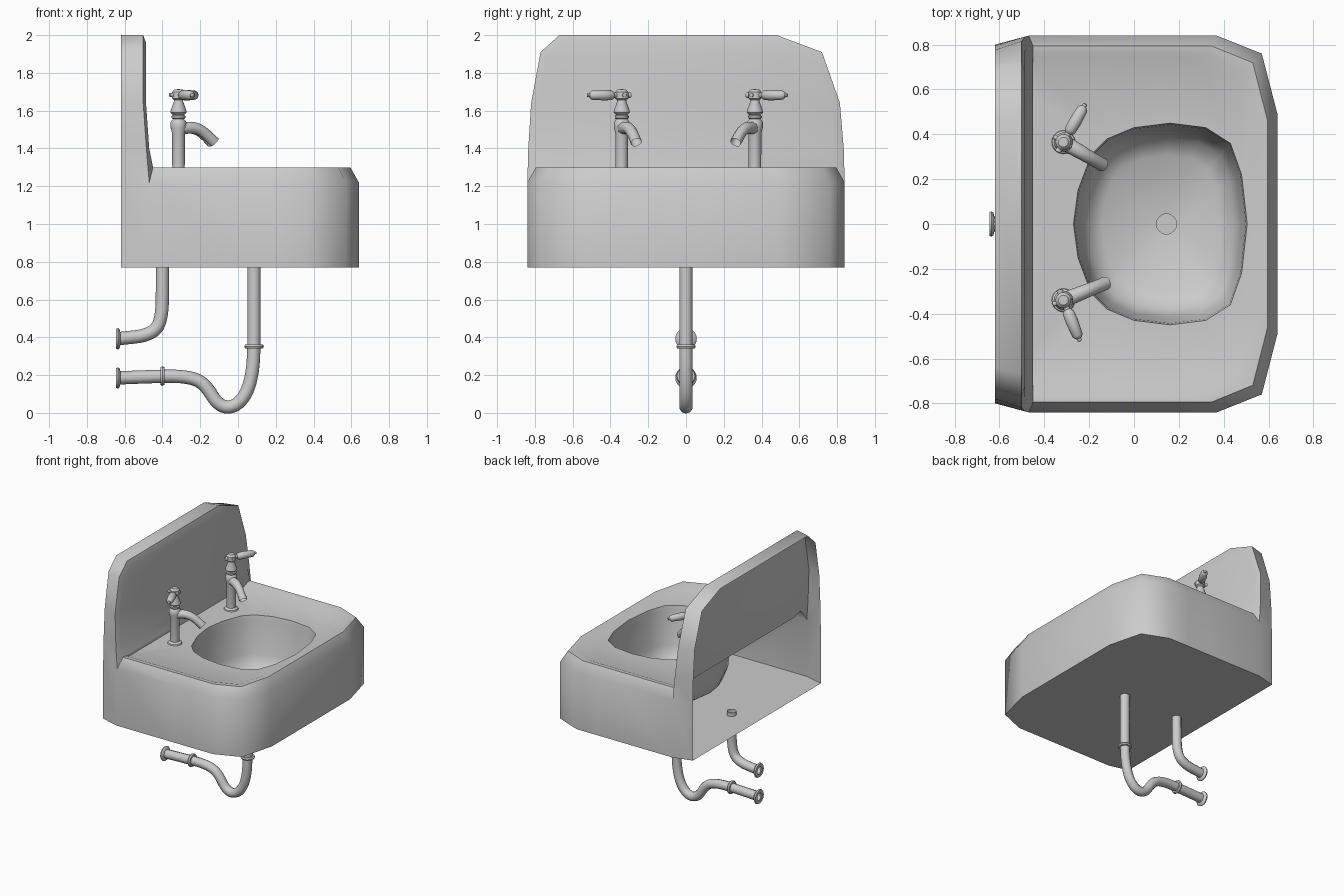
import bpy, bmesh, math
from mathutils import Vector, Matrix

if "Cube" in bpy.data.objects:
    bpy.data.objects.remove(bpy.data.objects["Cube"])


def finish(name, bm, angle=50):
    bmesh.ops.remove_doubles(bm, verts=bm.verts, dist=0.0005)
    bmesh.ops.recalc_face_normals(bm, faces=bm.faces)
    me = bpy.data.meshes.new(name)
    bm.to_mesh(me)
    bm.free()
    ob = bpy.data.objects.new(name, me)
    bpy.context.collection.objects.link(ob)
    select(ob)
    bpy.ops.object.shade_smooth_by_angle(angle=math.radians(angle))
    return ob


def select(ob):
    bpy.ops.object.select_all(action='DESELECT')
    ob.select_set(True)
    bpy.context.view_layer.objects.active = ob


def face(bm, pts):
    return bm.faces.new([bm.verts.new(p) for p in pts])


def strip(bm, a, b, closed=False):
    n = len(a)
    for i in range(n if closed else n - 1):
        j = (i + 1) % n
        face(bm, (a[i], a[j], b[j], b[i]))


def lathe(name, profile, origin, axis=(0, 0, 1), n=20):
    """Revolve (radius, height) pairs around an axis through origin."""
    bm = bmesh.new()
    m = Matrix.Translation(origin) @ Vector((0, 0, 1)).rotation_difference(Vector(axis)).to_matrix().to_4x4()
    rings = [[m @ Vector((r * math.cos(2 * math.pi * k / n), r * math.sin(2 * math.pi * k / n), h))
              for k in range(n)] for r, h in profile]
    for a, b in zip(rings, rings[1:]):
        strip(bm, a, b, True)
    bmesh.ops.remove_doubles(bm, verts=bm.verts, dist=0.0001)
    bmesh.ops.dissolve_degenerate(bm, edges=bm.edges, dist=0.0001)
    return finish(name, bm, 40)


def tube(name, pts, radii):
    cu = bpy.data.curves.new(name, 'CURVE')
    cu.dimensions = '3D'
    cu.bevel_depth = 1
    cu.bevel_resolution = 3
    sp = cu.splines.new('NURBS')
    sp.points.add(len(pts) - 1)
    for p, co, r in zip(sp.points, pts, radii):
        p.co = (*co, 1)
        p.radius = r
    sp.order_u = 3
    sp.use_endpoint_u = True
    sp.resolution_u = 4
    ob = bpy.data.objects.new(name, cu)
    bpy.context.collection.objects.link(ob)
    select(ob)
    bpy.ops.object.convert(target='MESH')
    bpy.ops.object.shade_smooth_by_angle(angle=math.radians(50))


# Hollow ceramic shell, open at the back: half outlines for y > 0
apron = [(-.62, .80), (-.47, .84), (0, .84), (.2, .84), (.37, .84), (.57, .76), (.64, .49), (.64, 0)]
bowl = [(-.27, 0), (-.25, .15), (-.19, .31), (-.12, .38), (0, .43), (.16, .45),
        (.32, .43), (.43, .36), (.48, .22), (.505, 0)]
deck = [(-.45, 0), (-.45, .35), (-.45, .65), (-.45, .84)] + apron[2:]


def ring(half, z):
    return [(x, y, z) for x, y in half] + [(x, -y, z) for x, y in half[-2:0:-1]]


def row(half, z):
    return [(x, y, z) for x, y in half] + [(x, -y, z) for x, y in half[-2::-1]]


def inset(half, d):
    return [(x * (1 - d / .64) if x > 0 else x, y * (1 - d / .84)) for x, y in half]


def shrink(s):
    return [(.13 + (x - .13) * s, y * s) for x, y in bowl]


bm = bmesh.new()
low, high = row(apron, .77), row(apron, 1.22)
face(bm, low)
strip(bm, low, high)
drain = [(.145 + .045 * math.cos(math.pi * (1 - k / 9)), .045 * math.sin(math.pi * (1 - k / 9)))
         for k in range(10)]
rings = [ring(inset(deck, .045), 1.30), ring(inset(deck, .08), 1.298), ring(inset(deck, .125), 1.28),
         ring(bowl, 1.275), ring(shrink(.985), 1.24), ring(shrink(.93), .98), ring(shrink(.85), .89),
         ring(shrink(.68), .845), ring(drain, .82), ring(drain, .78)]
strip(bm, high[1:14], rings[0][3:16])
for a, b in zip(rings, rings[1:]):
    strip(bm, a, b, True)

# Backsplash
outline = [(.84, 1.22), (.835, 1.4), (.815, 1.64), (.72, 1.91), (.48, 2.0),
           (-.67, 2.0), (-.77, 1.91), (-.82, 1.64), (-.835, 1.4), (-.84, 1.22)]


def front_x(z):
    return -.487 if z > 1.6 else (-.47 if z > 1.35 else -.45)


back = [(-.62, y * .9524, z) for y, z in outline]
edge = [(front_x(z) - .015, y, z) for y, z in outline]
edge[0], edge[-1] = high[1], high[13]
panel = [(front_x(z), y * .945, z - (.04 if z > 1.7 else 0)) for y, z in outline]
panel[0], panel[-1] = rings[0][3], rings[0][15]
strip(bm, back, edge)
strip(bm, edge[1:-1], panel[1:-1])
for i, j in ((0, 1), (9, 8)):
    face(bm, (edge[i], edge[j], panel[j], panel[i]))
for i in range(4):
    face(bm, (panel[i], panel[i + 1], panel[8 - i], panel[9 - i]))
finish("basin_shell", bm, 55)

# Taps, mirrored left and right
for label, side, y0, turn in (("left", -1, -.34, 22), ("right", 1, .365, 30)):
    o = Vector((-.315, y0, 0))
    t = math.radians(turn)
    d = Vector((math.cos(t), -side * math.sin(t), 0))
    h = Vector((math.sin(t), side * math.cos(t), 0))
    lathe(label + "_tap_body", [(.055, 1.27), (.05, 1.285), (.033, 1.295), (.034, 1.48), (.042, 1.51), (.042, 1.54),
          (.03, 1.555), (.037, 1.562), (.037, 1.572), (.03, 1.578), (.043, 1.59), (.04, 1.605), (.024, 1.65),
          (.024, 1.656), (.035, 1.665), (.035, 1.698), (.022, 1.712), (0, 1.714)], o)
    path = [(.0, 1.505), (.06, 1.512), (.11, 1.505), (.16, 1.475), (.205, 1.432)]
    tube(label + "_tap_spout", [o + d * r + Vector((0, 0, z)) for r, z in path], [.034, .033, .031, .029, .03])
    lathe(label + "_tap_handle", [(.014, -.05), (.014, .045), (.02, .05), (.026, .06), (.028, .1), (.024, .17),
          (.016, .18), (.01, .185), (.01, .195), (0, .2)], o + Vector((0, 0, 1.682)), h)
    lathe(label + "_tap_screw", [(0, -.052), (.011, -.05), (.011, .04), (0, .045)],
          o + Vector((0, 0, 1.682)), d, 10)

# Drain trap and supply pipe
trap = [(.085, .80), (.085, .5), (.085, .35), (.078, .22), (.05, .11), (0, .045), (-.06, .025), (-.115, .055),
        (-.16, .13), (-.21, .175), (-.29, .193), (-.4, .195), (-.635, .185)]
supply = [(-.4, .80), (-.4, .65), (-.402, .53), (-.425, .445), (-.49, .41), (-.56, .4), (-.635, .393)]
for name, path in (("drain_trap", trap), ("supply_pipe", supply)):
    tube(name, [(x, 0, z) for x, z in path], [.035] * len(path))

# Pipe collars and wall flanges
collar = [(.034, -.01), (.047, -.01), (.052, 0), (.047, .01), (.034, .01)]
lathe("drain_collar_upper", collar, (.085, 0, .352))
lathe("drain_collar_lower", collar, (-.4, 0, .195), (1, 0, 0))
flange = [(.03, -.01), (.052, -.01), (.057, 0), (.05, .008), (.034, .012)]
for name, z in (("drain_wall_flange", .185), ("supply_wall_flange", .393)):
    lathe(name, flange, (-.635, 0, z), (1, 0, 0))
